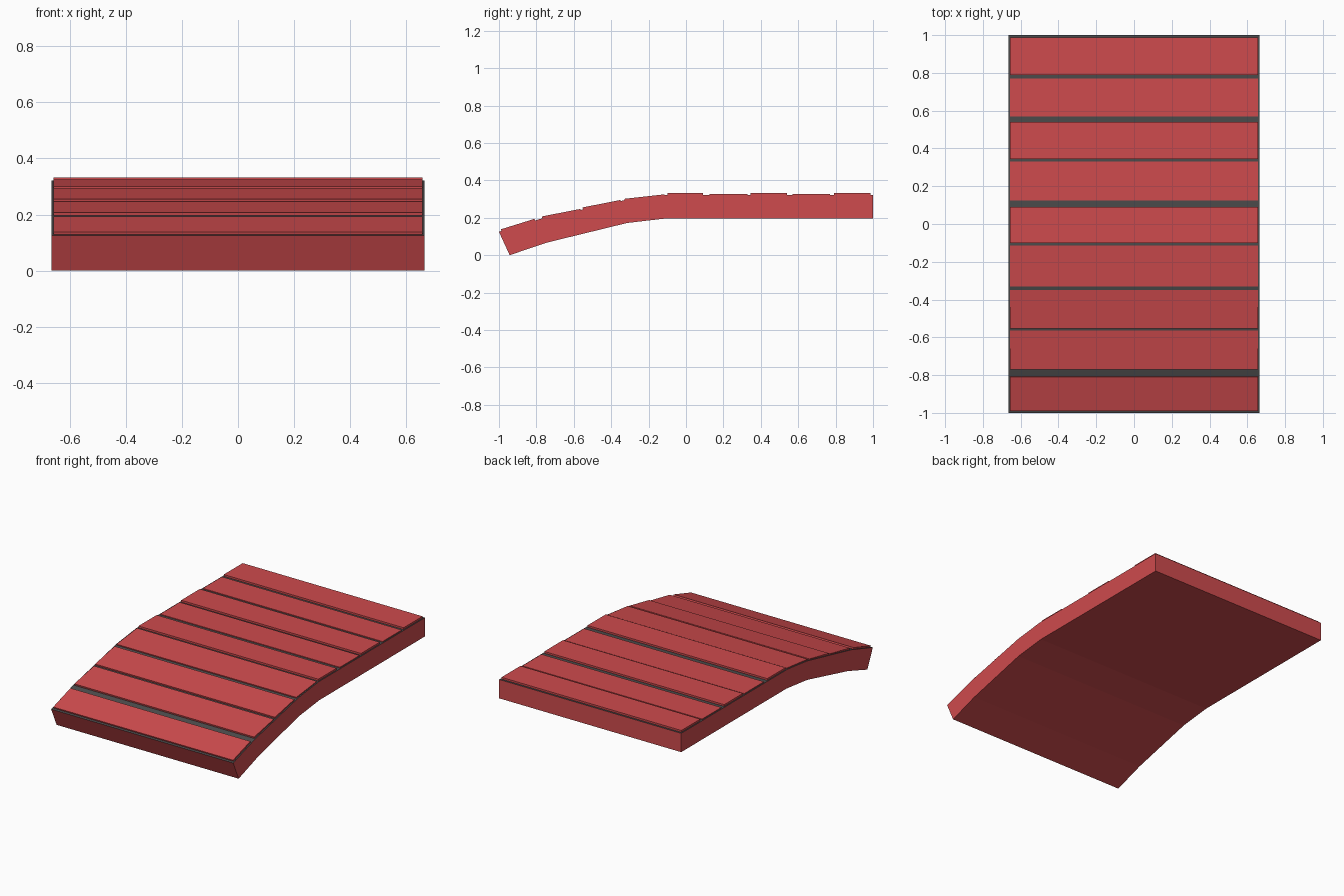
import bpy

if "Cube" in bpy.data.objects:
    bpy.data.objects.remove(bpy.data.objects["Cube"])


def material(name, rgb):
    m = bpy.data.materials.new(name)
    m.diffuse_color = (*rgb, 1)
    m.use_nodes = True
    m.node_tree.nodes["Principled BSDF"].inputs["Base Color"].default_value = m.diffuse_color
    return m


red = material("red", (0.62, 0.07, 0.075))
grey = material("dark_grey", (0.07, 0.07, 0.07))


def extrude_x(name, profile, half_width, mats, top_count=0):
    """Extrude a (y, z) profile along x; the first top_count side faces use the second material."""
    n = len(profile)
    verts = [(x, y, z) for x in (-half_width, half_width) for y, z in profile]
    # profile runs from front to back along the top, then back along the bottom
    faces = [(i, (i + 1) % n, n + (i + 1) % n, n + i)[::-1] for i in range(n)]
    faces += [tuple(range(n)), tuple(reversed(range(n, 2 * n)))]
    mesh = bpy.data.meshes.new(name)
    mesh.from_pydata(verts, [], faces)
    for m in mats:
        mesh.materials.append(m)
    for p in mesh.polygons:
        p.material_index = 1 if p.index < top_count else 0
    obj = bpy.data.objects.new(name, mesh)
    bpy.context.collection.objects.link(obj)
    return obj


# bent deck body: red sides, dark grey top
top = [(-1, 0.125), (-0.775, 0.195), (-0.315, 0.297), (-0.11, 0.321), (1, 0.321)]
bottom = [(1, 0.197), (-0.10, 0.197), (-0.315, 0.172), (-0.74, 0.068), (-0.943, 0)]
extrude_x("deck_body", top + bottom, 0.665, [red, grey], len(top) - 1)

# planks: front y, z and back y, z of each upper face
planks = [
    (-0.99, 0.138, -0.81, 0.194),
    (-0.77, 0.207, -0.565, 0.247),
    (-0.553, 0.255, -0.35, 0.295),
    (-0.33, 0.301, -0.115, 0.325),
    (-0.10, 0.333, 0.09, 0.333),
    (0.125, 0.326, 0.33, 0.326),
    (0.345, 0.333, 0.54, 0.333),
    (0.57, 0.326, 0.77, 0.326),
    (0.79, 0.333, 0.987, 0.333),
]
thick = 0.02
for i, (y0, z0, y1, z1) in enumerate(planks):
    length = ((y1 - y0) ** 2 + (z1 - z0) ** 2) ** 0.5
    dy, dz = thick * (z1 - z0) / length, -thick * (y1 - y0) / length
    prof = [(y0, z0), (y1, z1), (y1 + dy, z1 + dz), (y0 + dy, z0 + dz)]
    extrude_x(f"plank_{i + 1}", prof, 0.657, [red])
